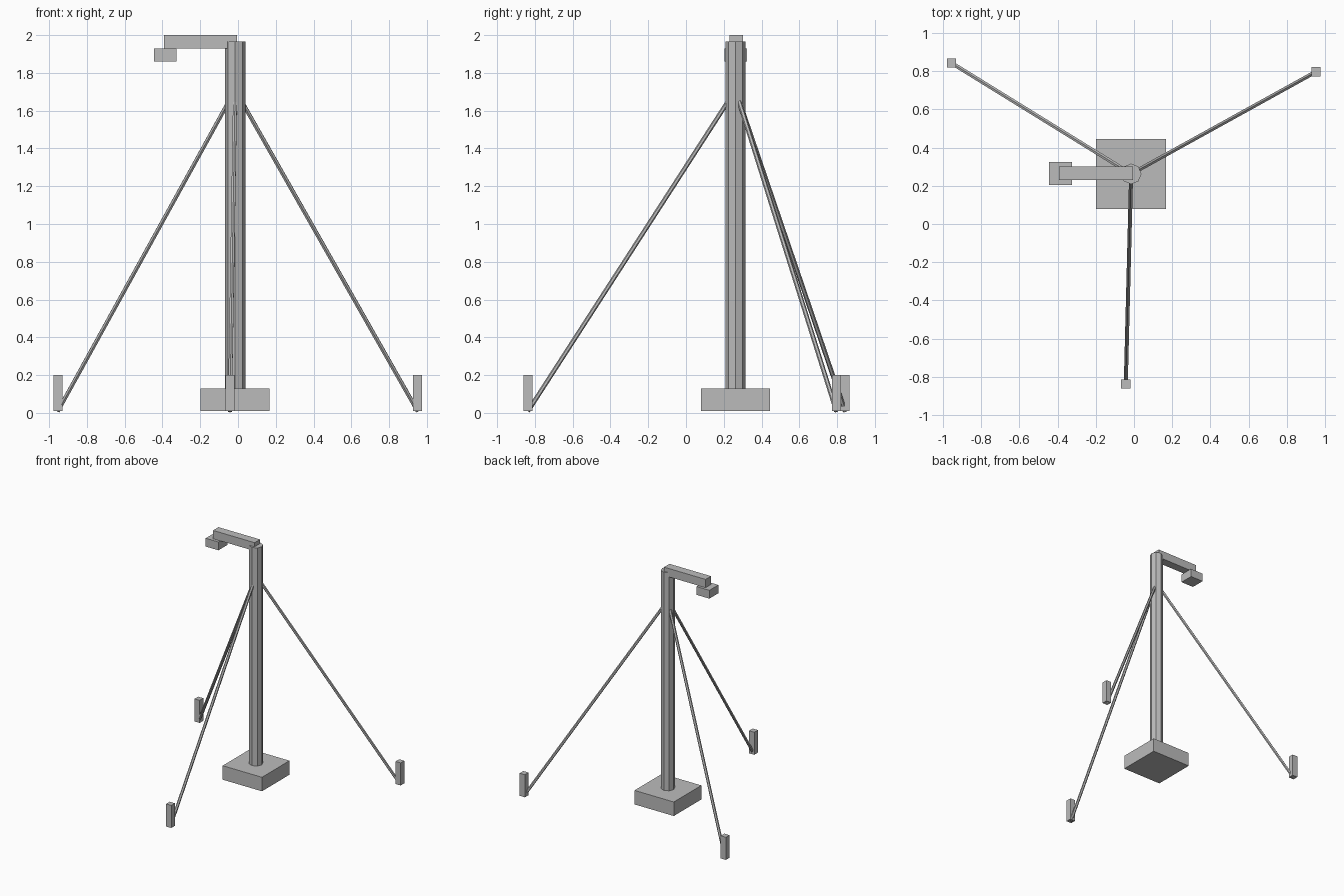
import bpy
from mathutils import Vector

if "Cube" in bpy.data.objects:
    bpy.data.objects.remove(bpy.data.objects["Cube"])

grey = bpy.data.materials.new("plain grey")
grey.diffuse_color = (0.5, 0.5, 0.5, 1)
grey.use_nodes = True
grey.node_tree.nodes["Principled BSDF"].inputs["Base Color"].default_value = grey.diffuse_color


def finish(name):
    ob = bpy.context.object
    ob.name = name
    ob.data.materials.append(grey)
    return ob


def box(name, lo, hi):
    lo, hi = Vector(lo), Vector(hi)
    bpy.ops.mesh.primitive_cube_add(size=1, location=(lo + hi) / 2)
    bpy.context.object.scale = hi - lo
    return finish(name)


def rod(name, a, b, radius, sides):
    a, b = Vector(a), Vector(b)
    d = b - a
    bpy.ops.mesh.primitive_cylinder_add(vertices=sides, radius=radius, depth=d.length,
                                        location=(a + b) / 2)
    bpy.context.object.rotation_euler = d.to_track_quat('Z', 'Y').to_euler()
    return finish(name)


PX, PY = -0.015, 0.262  # mast axis

# Foundation block and octagonal mast
box("base", (PX - 0.183, PY - 0.183, 0.01), (PX + 0.183, PY + 0.183, 0.128))
rod("mast", (PX, PY, 0.128), (PX, PY, 1.965), 0.054, 8)

# Side arm with hanging head
box("arm", (-0.393, PY + 0.003 - 0.036, 1.93), (-0.006, PY + 0.003 + 0.036, 2.0))
box("head", (-0.444, PY - 0.058, 1.86), (-0.325, PY + 0.061, 1.93))

# Three guy struts, each running to a ground anchor
for i, (x, y) in enumerate([(-0.954, 0.842), (0.951, 0.796), (-0.043, -0.837)], 1):
    box(f"anchor_{i}", (x - 0.024, y - 0.024, 0.01), (x + 0.024, y + 0.024, 0.2))
    rod(f"strut_{i}", (x, y, 0.009), (PX, PY, 1.71), 0.012, 6)
